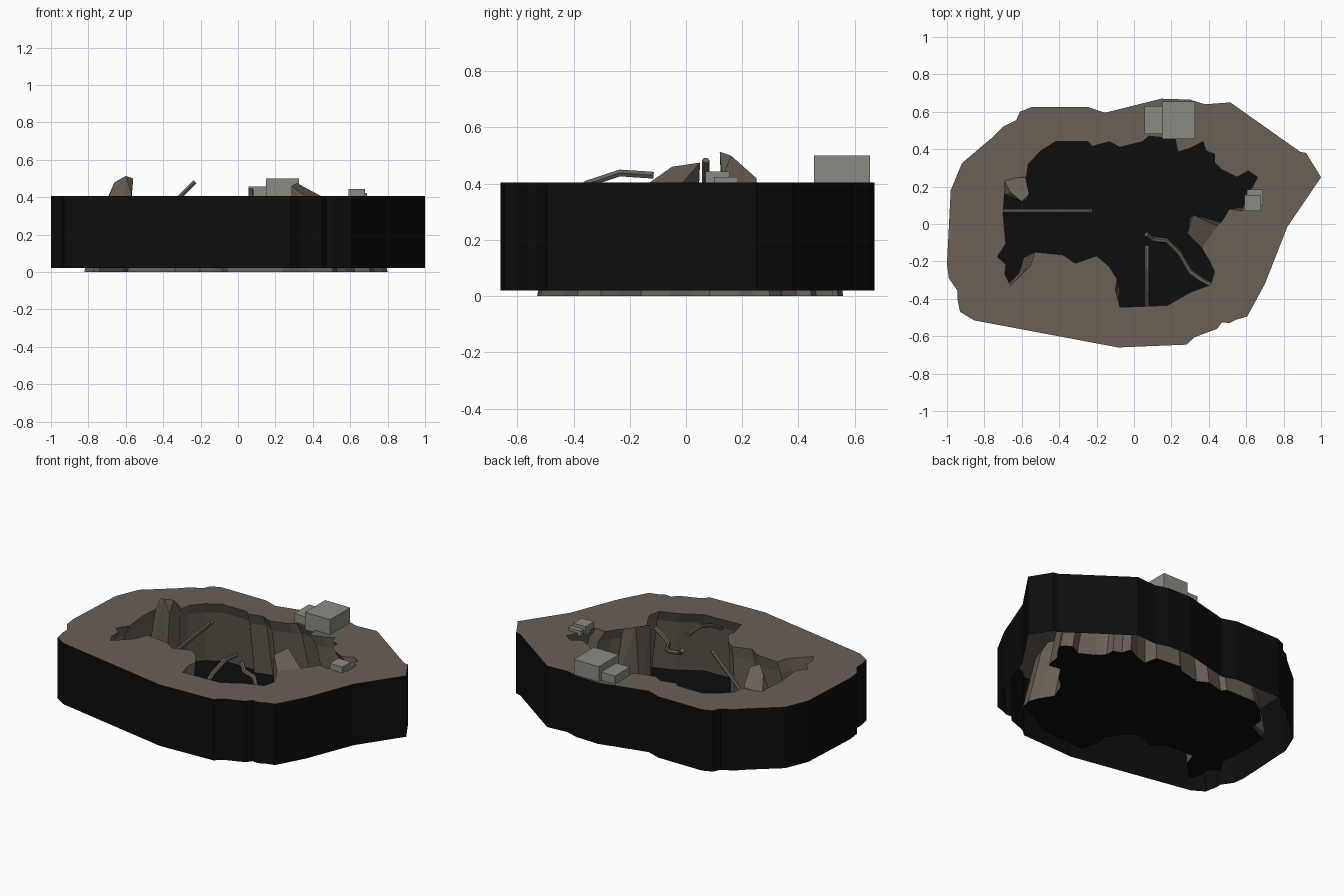
import bpy, bmesh
from mathutils import Vector

if "Cube" in bpy.data.objects:
    bpy.data.objects.remove(bpy.data.objects["Cube"])


def material(name, rgb):
    m = bpy.data.materials.new(name)
    m.diffuse_color = (*rgb, 1)
    m.use_nodes = True
    m.node_tree.nodes["Principled BSDF"].inputs["Base Color"].default_value = m.diffuse_color
    return m


EARTH = material("earth_brown", (0.145, 0.118, 0.093))
STONE = material("concrete_grey", (0.255, 0.26, 0.225))
BLACK = material("pit_black", (0.004, 0.004, 0.004))
TOP = 0.405

# outer edge of the ground slab, counter-clockwise
OUTER = [(1, .25), (.92, .38), (.89, .385), (.515, .65), (.38, .64), (.3, .665), (.145, .67),
         (-.155, .595), (-.245, .625), (-.55, .625), (-.61, .6), (-.63, .555), (-.7, .52),
         (-.755, .465), (-.92, .325), (-.98, .18), (-1, -.215), (-.99, -.29), (-.945, -.355),
         (-.945, -.395), (-.93, -.47), (-.855, -.515), (-.085, -.66), (.28, -.645),
         (.325, -.605), (.445, -.56), (.47, -.525), (.51, -.53), (.55, -.51), (.605, -.495),
         (.7, -.32), (.82, -.015)]
# ragged mouth of the pit, counter-clockwise
HOLE = [(.66, .25), (.61, .285), (.55, .25), (.47, .29), (.43, .33), (.43, .375), (.385, .39),
        (.37, .44), (.3, .405), (.235, .385), (.22, .455), (.08, .47), (.045, .44), (-.075, .41),
        (-.13, .44), (-.225, .415), (-.245, .44), (-.42, .44), (-.5, .39), (-.565, .32),
        (-.575, .25), (-.69, .19), (-.7, .05), (-.685, -.105), (-.73, -.175), (-.685, -.215),
        (-.69, -.27), (-.66, -.33), (-.555, -.225), (-.53, -.15), (-.38, -.165), (-.315, -.21),
        (-.2, -.17), (-.135, -.225), (-.09, -.295), (-.1, -.35), (-.075, -.445), (.18, -.435),
        (.3, -.365), (.41, -.325), (.43, -.255), (.405, -.2), (.365, -.135), (.4, -.05),
        (.47, .015), (.51, .08), (.58, .07), (.6, .16), (.635, .2)]


def finish(bm, name, mat):
    me = bpy.data.meshes.new(name)
    bm.to_mesh(me)
    bm.free()
    me.materials.append(mat)
    ob = bpy.data.objects.new(name, me)
    bpy.context.collection.objects.link(ob)
    return ob


def ring(bm, pts, z):
    return [bm.verts.new((x, y, z)) for x, y in pts]


def widened(t):
    """Pit outline spread outwards; t = 1 at the floor."""
    return [(-.18 + (x + .18) * (1 + .167 * t), y * (1 + .19 * t)) for x, y in HOLE]


def loft(name, mat, levels, inward=False):
    bm = bmesh.new()
    rings = [ring(bm, pts, z) for pts, z in levels]
    for a, b in zip(rings, rings[1:]):
        for i in range(len(a)):
            j = (i + 1) % len(a)
            f = [a[i], b[i], b[j], a[j]]
            bm.faces.new(f[::-1] if inward else f)
    return finish(bm, name, mat)


def flat_fill(name, mat, outlines, z):
    bm = bmesh.new()
    edges = []
    for pts in outlines:
        vs = ring(bm, pts, z)
        edges += [bm.edges.new((vs[i - 1], vs[i])) for i in range(len(vs))]
    bmesh.ops.triangle_fill(bm, edges=edges, use_beauty=True, use_dissolve=False)
    for f in bm.faces:
        f.normal_update()
        if f.normal.z < 0:
            f.normal_flip()
    return finish(bm, name, mat)


# ground, outer shell, pit walls and floor
flat_fill("ground_top", EARTH, [OUTER, HOLE], TOP)
loft("outer_shell", BLACK, [(OUTER, TOP), (OUTER, .02)])
loft("pit_wall", EARTH, [(HOLE, TOP), (widened(.35), .335), (widened(1), 0)], inward=True)
flat_fill("pit_floor", BLACK, [widened(1)], .003)


def box(name, x0, x1, y0, y1, z0, z1):
    bm = bmesh.new()
    bmesh.ops.create_cube(bm, size=1)
    for v in bm.verts:
        v.co = Vector(((x0 + x1) / 2 + v.co.x * (x1 - x0),
                       (y0 + y1) / 2 + v.co.y * (y1 - y0),
                       (z0 + z1) / 2 + v.co.z * (z1 - z0)))
    return finish(bm, name, STONE)


# concrete blocks on the rim
box("large_block", .15, .325, .455, .655, .39, .5)
box("medium_block", .055, .15, .48, .63, .39, .457)
box("small_block", .592, .68, .07, .155, .39, .443)
box("low_block", .605, .69, .1, .185, .39, .423)


def rock(name, pts):
    bm = bmesh.new()
    for p in pts:
        bm.verts.new(p)
    res = bmesh.ops.convex_hull(bm, input=bm.verts)
    bmesh.ops.delete(bm, geom=[g for g in set(res["geom_interior"] + res["geom_unused"])
                               if isinstance(g, bmesh.types.BMVert)], context='VERTS')
    bmesh.ops.recalc_face_normals(bm, faces=bm.faces)
    return finish(bm, name, EARTH)


# slabs leaning out of the pit wall
rock("right_slab", [(.315, .05, .475), (.285, -.05, .46), (.455, -.015, .4), (.37, -.135, .4),
                    (.3, .03, .02), (.3, -.08, .02), (.5, 0, .02), (.42, -.15, .02)])
rock("left_slab", [(-.6, .12, .513), (-.56, .16, .5), (-.66, .17, .48), (-.58, .25, .42),
                   (-.69, .16, .4), (-.7, .24, .39), (-.57, .13, .42),
                   (-.6, .14, .02), (-.62, .3, .02), (-.76, .17, .02), (-.76, .26, .02)])


def pipe(name, pts, r):
    cu = bpy.data.curves.new(name, 'CURVE')
    cu.dimensions = '3D'
    cu.bevel_depth = r
    cu.bevel_resolution = 1
    cu.use_fill_caps = True
    sp = cu.splines.new('POLY')
    sp.points.add(len(pts) - 1)
    for p, co in zip(sp.points, pts):
        p.co = (*co, 1)
    sp.use_smooth = False
    cu.materials.append(EARTH)
    ob = bpy.data.objects.new(name, cu)
    bpy.context.collection.objects.link(ob)


# broken pipes
pipe("leaning_pipe", [(-.23, .07, .483), (-.7, .07, .015)], .013)
pipe("arched_pipe", [(.07, -.115, .43), (.07, -.235, .438), (.07, -.35, .4), (.07, -.45, .34)], .014)
pipe("bent_pipe", [(.065, -.055, .355), (.1, -.08, .32), (.175, -.09, .305), (.245, -.16, .275),
                   (.3, -.255, .255), (.36, -.3, .265), (.45, -.345, .28)], .014)
